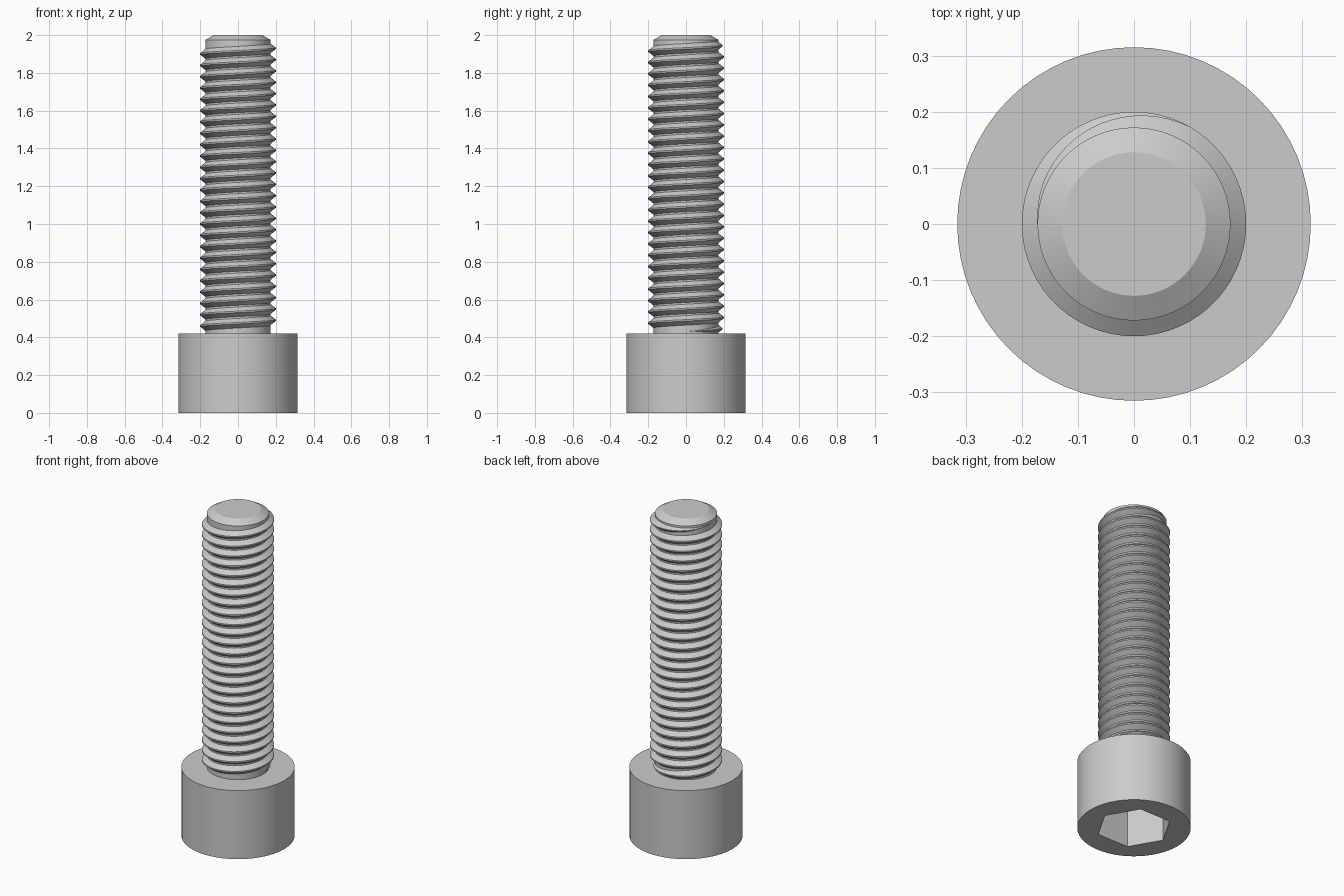
import bpy
import bmesh
from math import cos, sin, pi, radians

cube = bpy.data.objects.get("Cube")
if cube:
    bpy.data.objects.remove(cube, do_unlink=True)

HEAD_R, HEAD_H = 0.315, 0.42
CORE_R, CREST_R = 0.172, 0.2
SEGMENTS = 64

steel = bpy.data.materials.new("grey steel")
steel.use_nodes = True
steel.diffuse_color = (0.6, 0.6, 0.6, 1)
steel.node_tree.nodes["Principled BSDF"].inputs["Base Color"].default_value = steel.diffuse_color


def finish(name, bm):
    """Turn a bmesh into a named steel object."""
    bmesh.ops.remove_doubles(bm, verts=bm.verts, dist=1e-5)
    bmesh.ops.recalc_face_normals(bm, faces=bm.faces)
    mesh = bpy.data.meshes.new(name)
    bm.to_mesh(mesh)
    bm.free()
    mesh.materials.append(steel)
    obj = bpy.data.objects.new(name, mesh)
    bpy.context.collection.objects.link(obj)
    return obj


def activate(obj):
    bpy.ops.object.select_all(action="DESELECT")
    obj.select_set(True)
    bpy.context.view_layer.objects.active = obj


def smooth(obj, angle):
    activate(obj)
    bpy.ops.object.shade_smooth_by_angle(angle=radians(angle))


def lathe(name, profile, steps):
    """Revolve (radius, height) points around z and cap both ends."""
    bm = bmesh.new()
    rings = [[bm.verts.new((r * cos(2 * pi * i / steps), r * sin(2 * pi * i / steps), z))
              for i in range(steps)] for r, z in profile]
    for a, b in zip(rings, rings[1:]):
        for i in range(steps):
            j = (i + 1) % steps
            bm.faces.new((a[i], a[j], b[j], b[i]))
    bm.faces.new(rings[0][::-1])
    bm.faces.new(rings[-1])
    return finish(name, bm)


# Cylinder head with a hexagonal socket cut into its underside
head = lathe("head", [(HEAD_R, 0), (HEAD_R, HEAD_H)], SEGMENTS)
cutter = lathe("socket_cutter", [(0.21, -0.1), (0.21, 0.25)], 6)
cutter.hide_render = True
cut = head.modifiers.new("socket", "BOOLEAN")
cut.operation = "DIFFERENCE"
cut.solver = "EXACT"
cut.object = cutter
activate(head)
bpy.ops.object.modifier_apply(modifier=cut.name)
bpy.data.objects.remove(cutter, do_unlink=True)
smooth(head, 30)

# Shaft core with a shallow chamfered tip
shaft = lathe("shaft", [(CORE_R, HEAD_H - 0.02), (CORE_R, 1.975), (0.128, 2)], SEGMENTS)
smooth(shaft, 20)

# Right-handed helical ridge that fades into the core at both ends
TURNS, PITCH, START_Z = 25.5, 0.06, 0.43
STEPS = 60
FADE = STEPS / 3
count = int(TURNS * STEPS)
bm = bmesh.new()
sections = []
for i in range(count + 1):
    angle = 2 * pi * i / STEPS
    z = START_Z + PITCH * i / STEPS
    fade = max(0.02, min(1, i / FADE, (count - i) / FADE))
    root, crest = CORE_R - 0.002, CORE_R + (CREST_R - CORE_R) * fade
    base, tip = 0.027 * fade, 0.004 * fade
    outline = [(root, -base), (crest, -tip), (crest, tip), (root, base)]
    sections.append([bm.verts.new((r * cos(angle), r * sin(angle), z + dz))
                     for r, dz in outline])
for a, b in zip(sections, sections[1:]):
    for k in range(4):
        n = (k + 1) % 4
        bm.faces.new((a[k], b[k], b[n], a[n]))
bm.faces.new(sections[0])
bm.faces.new(sections[-1][::-1])
thread = finish("thread", bm)
smooth(thread, 30)
